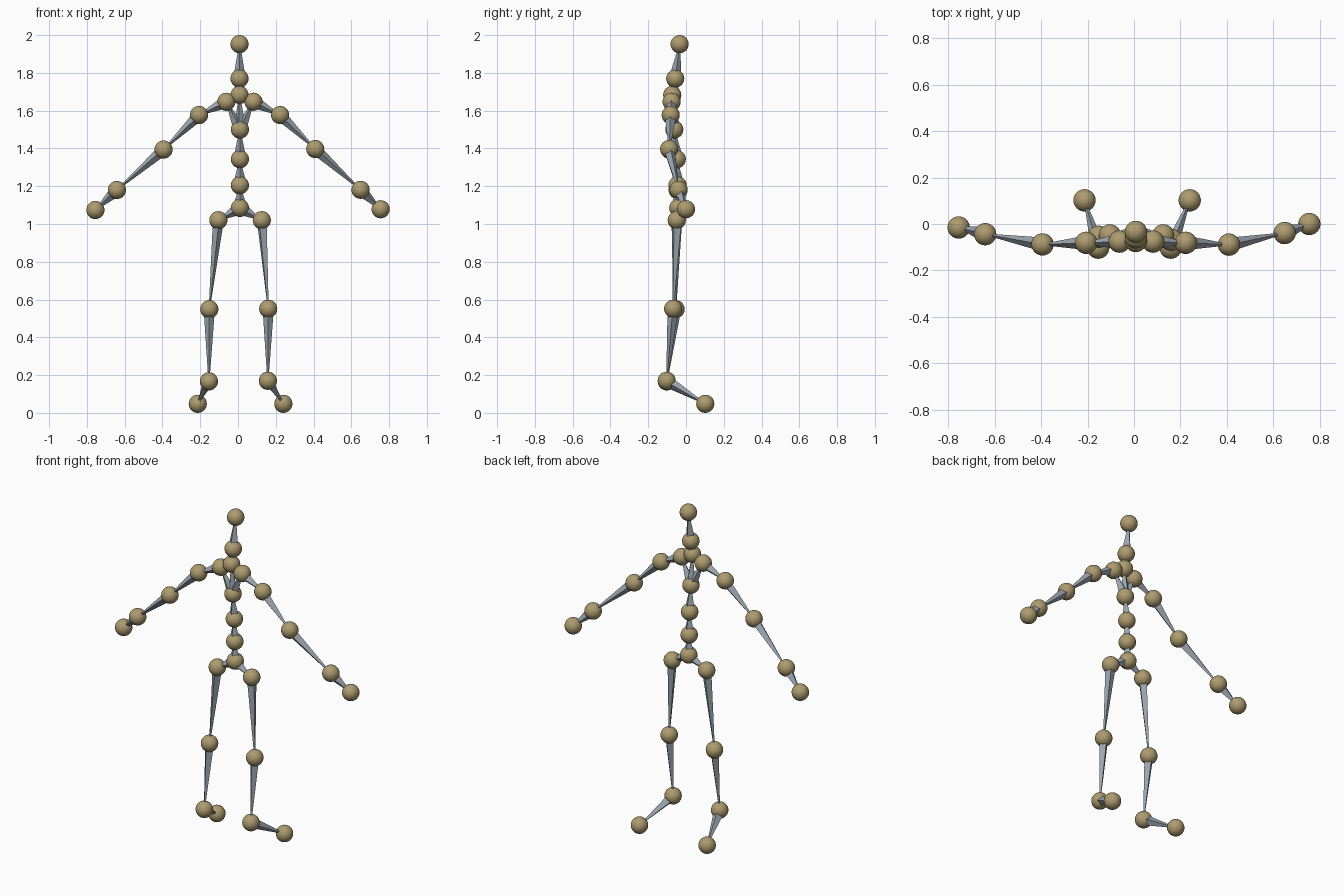
import bpy, math
from mathutils import Vector

if "Cube" in bpy.data.objects:
    bpy.data.objects.remove(bpy.data.objects["Cube"])

BALL_R = 0.048
BONE_R = 0.027


def material(name, color):
    m = bpy.data.materials.new(name)
    m.diffuse_color = color
    m.use_nodes = True
    m.node_tree.nodes["Principled BSDF"].inputs["Base Color"].default_value = m.diffuse_color
    return m


tan = material("tan", (0.42, 0.33, 0.16, 1))
steel = material("steel", (0.33, 0.38, 0.43, 1))

# joint name: (parent, position)
joints = {
    "pelvis": (None, (0.01, -0.041, 1.085)),
    "lower_spine": ("pelvis", (0.01, -0.045, 1.205)),
    "middle_spine": ("lower_spine", (0.01, -0.049, 1.343)),
    "chest": ("middle_spine", (0.01, -0.062, 1.50)),
    "neck": ("chest", (0.008, -0.073, 1.683)),
    "head": ("neck", (0.008, -0.057, 1.77)),
    "head_top": ("head", (0.008, -0.034, 1.952)),
    # arms
    "right_collar": ("chest", (-0.062, -0.076, 1.647)),
    "right_shoulder": ("right_collar", (-0.206, -0.081, 1.577)),
    "right_elbow": ("right_shoulder", (-0.394, -0.088, 1.394)),
    "right_wrist": ("right_elbow", (-0.641, -0.044, 1.18)),
    "right_hand": ("right_wrist", (-0.755, -0.015, 1.074)),
    "left_collar": ("chest", (0.082, -0.076, 1.647)),
    "left_shoulder": ("left_collar", (0.223, -0.081, 1.577)),
    "left_elbow": ("left_shoulder", (0.409, -0.089, 1.397)),
    "left_wrist": ("left_elbow", (0.649, -0.039, 1.181)),
    "left_hand": ("left_wrist", (0.755, 0.0, 1.078)),
    # legs
    "right_hip": ("pelvis", (-0.104, -0.049, 1.02)),
    "right_knee": ("right_hip", (-0.152, -0.055, 0.549)),
    "right_ankle": ("right_knee", (-0.154, -0.102, 0.167)),
    "right_toe": ("right_ankle", (-0.213, 0.102, 0.048)),
    "left_hip": ("pelvis", (0.126, -0.049, 1.02)),
    "left_knee": ("left_hip", (0.16, -0.068, 0.551)),
    "left_ankle": ("left_knee", (0.158, -0.102, 0.17)),
    "left_toe": ("left_ankle", (0.24, 0.102, 0.048)),
}


def ball(name, pos):
    bpy.ops.mesh.primitive_uv_sphere_add(segments=32, ring_count=16, radius=BALL_R, location=pos)
    o = bpy.context.object
    o.name = name + "_joint"
    bpy.ops.object.shade_smooth()
    o.data.materials.append(tan)


def bone(name, a, b):
    # four-sided spike, wide at the parent joint and thin at the child
    a, b = Vector(a), Vector(b)
    d = (b - a).normalized()
    a = a + d * 0.038
    bpy.ops.mesh.primitive_cone_add(vertices=4, radius1=BONE_R, radius2=0.003,
                                    depth=(b - a).length, location=(a + b) / 2)
    o = bpy.context.object
    o.name = name + "_bone"
    o.rotation_euler = d.to_track_quat('Z', 'Y').to_euler()
    o.data.materials.append(steel)


for name, (parent, pos) in joints.items():
    ball(name, pos)
    if parent:
        bone(parent + "_to_" + name, joints[parent][1], pos)
